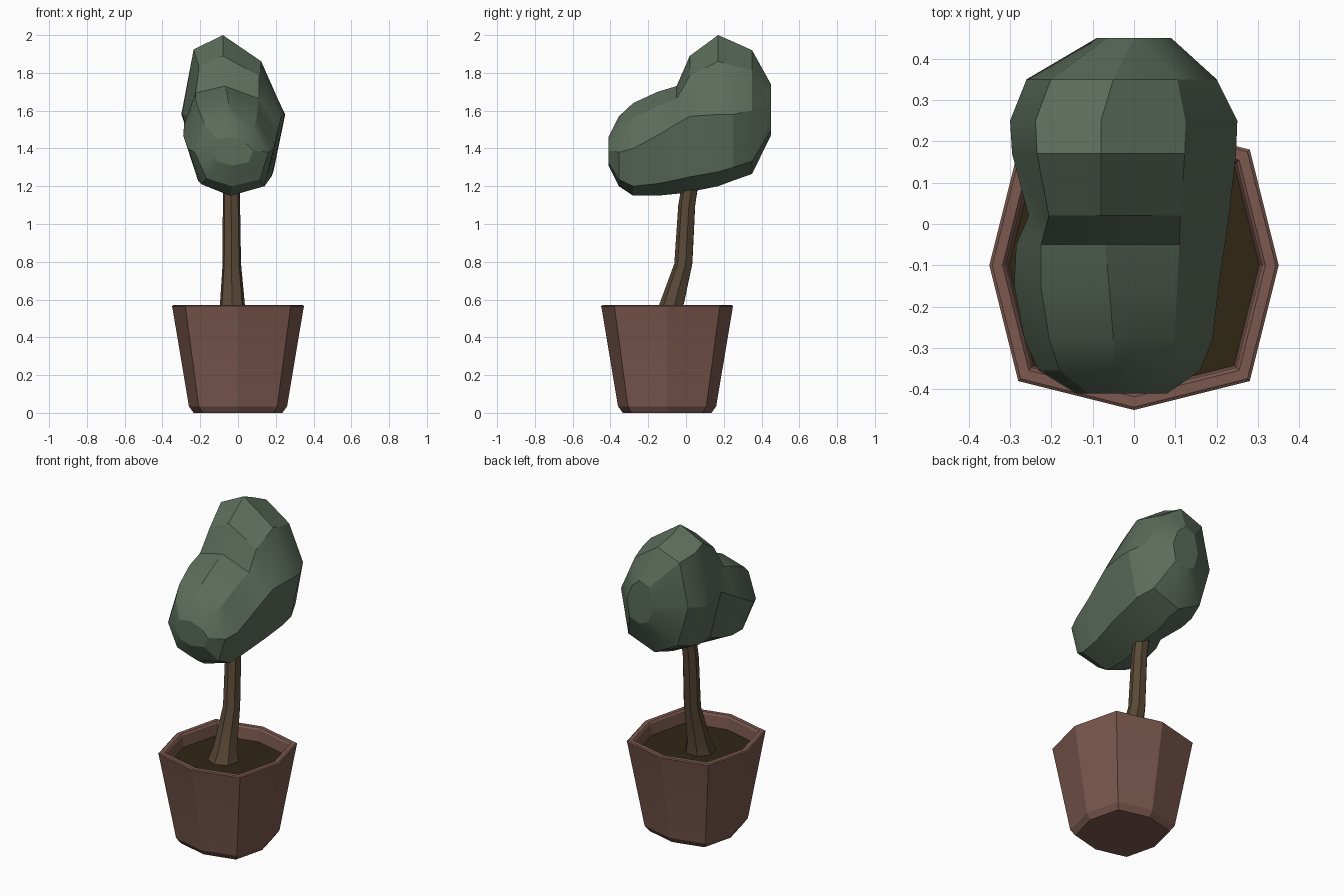
import bpy, bmesh, math

if "Cube" in bpy.data.objects:
    bpy.data.objects.remove(bpy.data.objects["Cube"])


def material(name, rgb):
    m = bpy.data.materials.new(name)
    m.diffuse_color = (*rgb, 1)
    m.use_nodes = True
    m.node_tree.nodes["Principled BSDF"].inputs["Base Color"].default_value = m.diffuse_color
    return m


def loft(name, rings, mat, angle=20):
    """Skin a list of equal-length point rings and cap both ends."""
    bm = bmesh.new()
    rows = [[bm.verts.new(p) for p in ring] for ring in rings]
    n = len(rows[0])
    for a, b in zip(rows, rows[1:]):
        for i in range(n):
            j = (i + 1) % n
            bm.faces.new((a[i], a[j], b[j], b[i]))
    bm.faces.new(rows[0][::-1])
    bm.faces.new(rows[-1])
    bmesh.ops.recalc_face_normals(bm, faces=bm.faces)
    me = bpy.data.meshes.new(name)
    bm.to_mesh(me)
    bm.free()
    ob = bpy.data.objects.new(name, me)
    bpy.context.collection.objects.link(ob)
    me.materials.append(mat)
    bpy.ops.object.select_all(action='DESELECT')
    ob.select_set(True)
    bpy.context.view_layer.objects.active = ob
    bpy.ops.object.shade_smooth_by_angle(angle=math.radians(angle))
    return ob


def pot_ring(r, z):
    """Square with pushed-out side midpoints: eight corners."""
    d = 0.8 * r
    outline = [(r, 0), (d, d), (0, r), (-d, d), (-r, 0), (-d, -d), (0, -r), (d, -d)]
    return [(x, y - 0.1, z) for x, y in outline]


def trunk_ring(x, y, z, r, n=7):
    return [(x + r * math.cos(math.tau * i / n + 0.2),
             y + r * math.sin(math.tau * i / n + 0.2), z) for i in range(n)]


def leaf_ring(y, z0, z1, x0, x1, zm, xt):
    """Eight-sided section: extremes plus rounded diagonals, apex at xt."""
    xb = (x0 + x1) / 2

    def corner(xc, xe, ze, kx, kz):
        return (xc + (xe - xc) * kx, y, zm + (ze - zm) * kz)
    return [(x1, y, zm), corner(xt, x1, z1, .62, .67), (xt, y, z1),
            corner(xt, x0, z1, .72, .82), (x0, y, zm),
            corner(xb, x0, z0, .68, .76), (xb, y, z0),
            corner(xb, x1, z0, .78, .8)]


clay = material("clay", (0.20, 0.10, 0.078))
earth = material("earth", (0.03, 0.02, 0.007))
bark = material("bark", (0.10, 0.066, 0.037))
green = material("green", (0.105, 0.15, 0.105))

# Pot: chamfered foot, flared wall, rim and recessed inside
loft("pot", [pot_ring(r, z) for r, z in (
    (0.235, 0), (0.26, 0.035), (0.347, 0.555), (0.35, 0.565), (0.343, 0.57),
    (0.318, 0.57), (0.31, 0.56), (0.30, 0.46))], clay)

# Soil disc
loft("soil", [pot_ring(0.29, 0.46), pot_ring(0.303, 0.49)], earth)

# Leaning trunk with flared base
loft("trunk", [trunk_ring(*p) for p in (
    (-0.03, -0.10, 0.47, 0.095), (-0.03, -0.075, 0.57, 0.068),
    (-0.033, -0.012, 0.79, 0.05), (-0.035, 0.006, 1.10, 0.047),
    (-0.035, 0.03, 1.25, 0.045))], bark)

# Foliage: low front lobe, crease, taller back lobe
loft("foliage", [leaf_ring(*p) for p in (
    (-0.41, 1.31, 1.46, -0.14, 0.08, 1.39, -0.04),
    (-0.355, 1.20, 1.57, -0.23, 0.16, 1.38, -0.05),
    (-0.28, 1.15, 1.64, -0.265, 0.19, 1.40, -0.05),
    (-0.15, 1.15, 1.70, -0.29, 0.205, 1.47, -0.06),
    (-0.05, 1.16, 1.73, -0.285, 0.22, 1.53, -0.07),
    (0.02, 1.17, 1.89, -0.255, 0.23, 1.57, -0.08),
    (0.17, 1.20, 2.00, -0.295, 0.247, 1.58, -0.08),
    (0.25, 1.23, 1.965, -0.30, 0.25, 1.58, -0.08),
    (0.35, 1.265, 1.92, -0.26, 0.20, 1.60, -0.05),
    (0.45, 1.47, 1.74, -0.09, 0.09, 1.60, 0.0))], green, 25)
